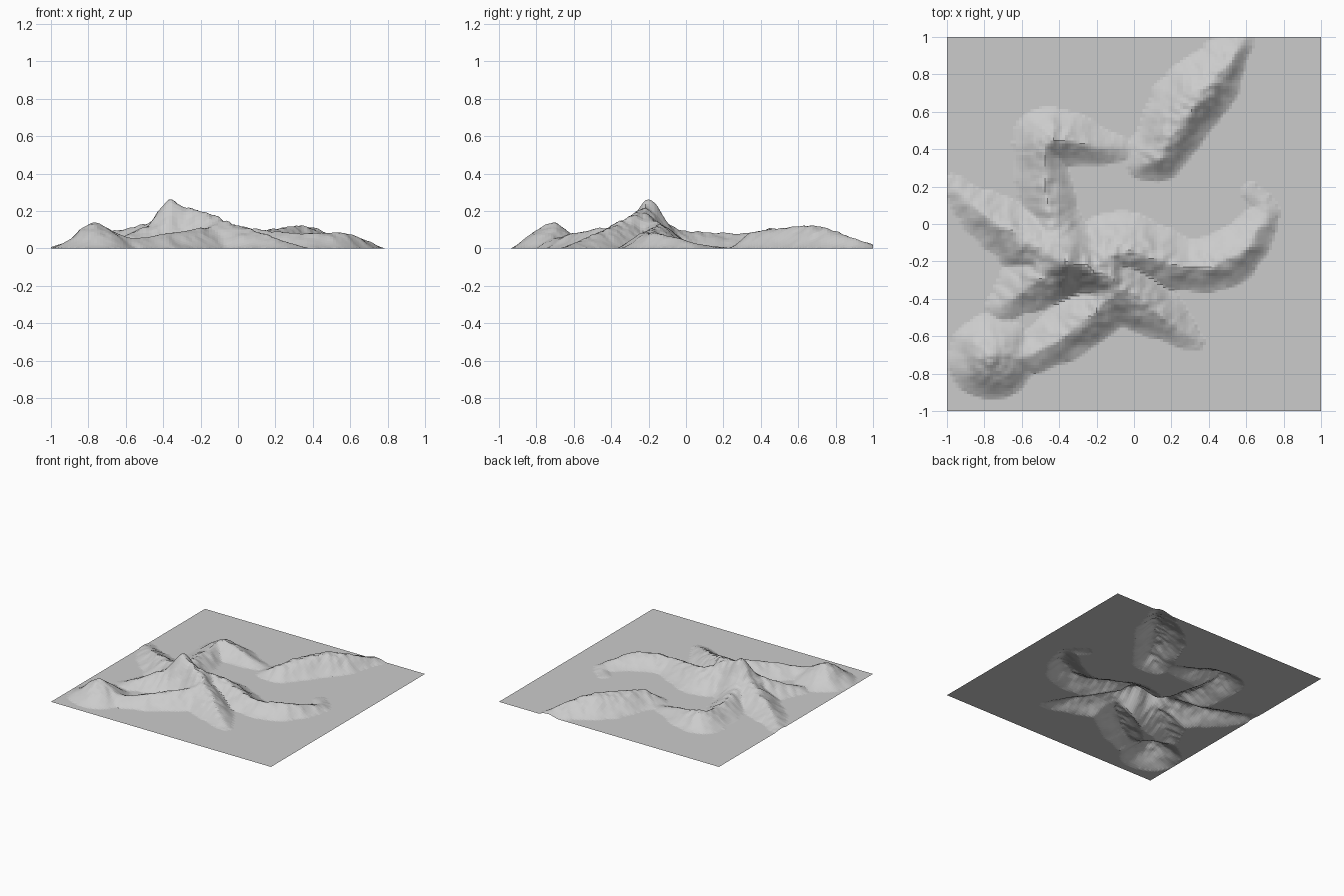
import bpy, bmesh, math
from mathutils import Vector, noise

if "Cube" in bpy.data.objects:
    bpy.data.objects.remove(bpy.data.objects["Cube"])

N = 130  # grid cells per side

# Ridge crests: (x, y, height) control points, smoothed into curves below
RIDGES = {
    "main": [(-.97, .2, .01), (-.8, .05, .065), (-.46, -.16, .14), (-.36, -.2, .205),
             (-.2, -.25, .2), (-.05, -.35, .14), (.12, -.47, .085), (.33, -.63, .01)],
    "north_west": [(-.38, -.16, .15), (-.43, 0, .095), (-.48, .3, .08),
                   (-.44, .45, .105), (-.2, .41, .05), (-.03, .39, .01)],
    "north_east": [(.02, .33, .01), (.13, .36, .085), (.3, .63, .122),
                   (.42, .76, .105), (.61, 1.02, .01)],
    "east": [(-.22, -.24, .17), (-.05, -.145, .13), (.3, -.235, .08),
             (.55, -.17, .085), (.71, .06, .025), (.62, .17, .01)],
    "south_west": [(-.36, -.22, .17), (-.5, -.3, .11), (-.7, -.44, .03)],
    "south": [(-.08, -.36, .12), (-.32, -.56, .092), (-.55, -.7, .055), (-.75, -.72, .1)],
}
# Peaks: x, y, height, radius
PEAKS = [(-.36, -.2, .262, .21), (-.76, -.715, .138, .24)]


def smooth_path(points, steps=3):
    # Catmull-Rom curve through the control points
    p = [Vector(q) for q in points]
    p = [p[0]] + p + [p[-1]]
    path = []
    for a, b, c, d in zip(p, p[1:], p[2:], p[3:]):
        for i in range(steps):
            t = i / steps
            path.append(0.5 * (2 * b + (c - a) * t + (2 * a - 5 * b + 4 * c - d) * t * t
                               + (3 * b - a - 3 * c + d) * t ** 3))
    return [tuple(q) for q in path + [p[-1]]]


PATHS = [smooth_path(r) for r in RIDGES.values()]


def falloff(t):
    # crisp crest, soft foot
    if t >= 1:
        return 0.0
    return 0.45 * (1 - t) + 0.275 * (1 + math.cos(math.pi * t))


def ridge_height(x, y, a, b):
    dx, dy = b[0] - a[0], b[1] - a[1]
    u = ((x - a[0]) * dx + (y - a[1]) * dy) / (dx * dx + dy * dy)
    u = min(1, max(0, u))
    px, py = x - a[0] - u * dx, y - a[1] - u * dy
    h = a[2] + u * (b[2] - a[2])
    # higher crests have wider flanks; the sunny (north-west) flank is wider still
    d = math.hypot(px, py)
    lean = 1 + 0.12 * (py - px) / (1.414 * d + 1e-6)
    return h * falloff(d / (min(0.2, 0.06 + 1.1 * h) * lean))


def terrain_height(x, y):
    # a small wander gives the slopes their gullies, fading out at the summit
    rough = min(1.0, math.hypot(x + 0.36, y + 0.2) / 0.1)
    wx = x + 0.018 * rough * noise.noise(Vector((x * 9, y * 9, 1.3)))
    wy = y + 0.018 * rough * noise.noise(Vector((x * 9, y * 9, 7.9)))
    parts = [max(ridge_height(wx, wy, a, b) for a, b in zip(p, p[1:])) for p in PATHS]
    parts += [h * falloff(math.hypot(wx - px, wy - py) / r) for px, py, h, r in PEAKS]
    h = sum(max(0.0, q) ** 7 for q in parts) ** (1 / 7)
    h *= 1 + 0.10 * rough * noise.noise(Vector((x * 22, y * 22, 4.1)))
    return min(0.262, h) if h > 0.003 else 0.0


# Terrain sheet
bm = bmesh.new()
bmesh.ops.create_grid(bm, x_segments=N, y_segments=N, size=1.0)
for v in bm.verts:
    v.co.z = terrain_height(v.co.x, v.co.y)
mesh = bpy.data.meshes.new("mountain_terrain")
bm.to_mesh(mesh)
bm.free()
terrain = bpy.data.objects.new("mountain_terrain", mesh)
bpy.context.collection.objects.link(terrain)
